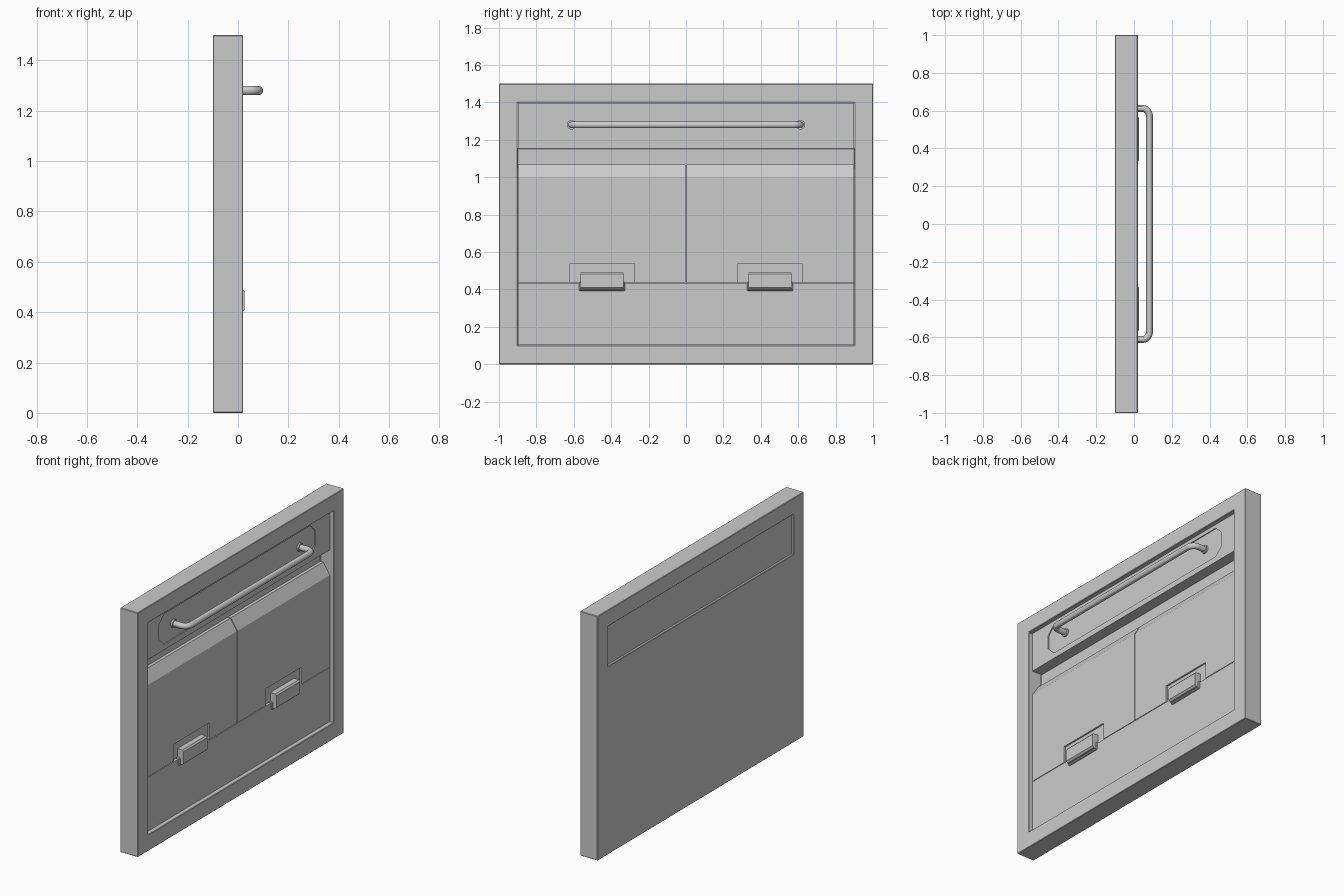
import bpy, bmesh, math
from mathutils import Vector

cube = bpy.data.objects.get("Cube")
if cube:
    bpy.data.objects.remove(cube, do_unlink=True)

GREY = (0.6, 0.6, 0.6, 1.0)
metal = bpy.data.materials.new("light_grey_metal")
metal.use_nodes = True
metal.diffuse_color = GREY
metal.node_tree.nodes["Principled BSDF"].inputs["Base Color"].default_value = GREY

FACE = -0.005      # front plane of the inner panels
POCKET = -0.07     # back of the recess in the frame
BACK = -0.1


def activate(ob):
    bpy.ops.object.select_all(action='DESELECT')
    ob.select_set(True)
    bpy.context.view_layer.objects.active = ob


def prism(name, outline, offset):
    """Extrude a closed loop of 3D points along an offset."""
    bm = bmesh.new()
    base = bm.faces.new([bm.verts.new(p) for p in outline])
    moved = bmesh.ops.extrude_face_region(bm, geom=[base], use_keep_orig=True)
    verts = [g for g in moved["geom"] if isinstance(g, bmesh.types.BMVert)]
    bmesh.ops.translate(bm, verts=verts, vec=Vector(offset))
    bmesh.ops.recalc_face_normals(bm, faces=bm.faces)
    mesh = bpy.data.meshes.new(name)
    bm.to_mesh(mesh)
    bm.free()
    mesh.materials.append(metal)
    ob = bpy.data.objects.new(name, mesh)
    bpy.context.collection.objects.link(ob)
    return ob


def box(name, x0, x1, y0, y1, z0, z1):
    loop = [(x0, y0, z0), (x0, y1, z0), (x0, y1, z1), (x0, y0, z1)]
    return prism(name, loop, (x1 - x0, 0, 0))


def cut(target, cutter):
    mod = target.modifiers.new("cut", 'BOOLEAN')
    mod.operation = 'DIFFERENCE'
    mod.solver = 'EXACT'
    mod.object = cutter
    activate(target)
    bpy.ops.object.modifier_apply(modifier=mod.name)
    bpy.data.objects.remove(cutter, do_unlink=True)


def bevel(ob, width, segments=1):
    mod = ob.modifiers.new("soft_edges", 'BEVEL')
    mod.width = width
    mod.segments = segments
    mod.limit_method = 'ANGLE'


# Outer frame: solid slab, pocket in front, drawer window right through
frame = box("frame", BACK, 0.02, -1, 1, 0, 1.5)
cut(frame, box("pocket_cutter", POCKET, 0.2, -0.9, 0.9, 0.1, 1.4))
cut(frame, box("window_cutter", -0.3, 0.2, -0.9, 0.9, 1.155, 1.4))
bevel(frame, 0.003)

# Drawer front with a shallow eight-sided recess
drawer = box("drawer_front", BACK + 0.014, FACE, -0.898, 0.898, 1.155, 1.398)
W, LOW, HIGH, C = 0.76, 1.19, 1.375, 0.05
half = [(W - C, LOW), (W, LOW + C), (W, HIGH - C), (W - C, HIGH)]
octagon = half + [(-y, z) for y, z in reversed(half)]
cut(drawer, prism("recess_cutter", [(FACE - 0.006, y, z) for y, z in octagon],
                  (0.1, 0, 0)))

# Lower fixed panel
box("lower_panel", POCKET, FACE, -0.898, 0.898, 0.102, 0.433)

# Pair of doors with sloping tops, pocketed latches below
door_profile = [(POCKET, 0.437), (FACE, 0.437), (FACE, 1.0),
                (-0.05, 1.068), (POCKET, 1.068)]
latch_profile = [(-0.03, 0.4), (0.015, 0.4), (0.026, 0.41),
                 (0.026, 0.482), (0.018, 0.492), (-0.03, 0.492)]
for side, label in ((1, "left"), (-1, "right")):
    door = prism("door_" + label,
                 [(x, side * 0.003, z) for x, z in door_profile],
                 (0, side * 0.895, 0))
    ya, yb = sorted((side * 0.275, side * 0.62))
    cut(door, box("latch_pocket_cutter", -0.015, 0.1, ya, yb, 0.4, 0.54))
    prism("latch_" + label,
          [(x, side * 0.335, z) for x, z in latch_profile],
          (0, side * 0.23, 0))
    ya, yb = sorted((side * 0.327, side * 0.573))
    bevel(box("latch_base_" + label, -0.03, 0.004, ya, yb, 0.392, 0.44), 0.004)

# Bent bar handle
R, BEND, X, Y, Z = 0.018, 0.04, 0.082, 0.612, 1.28
path = [(FACE - 0.01, Y)]
for i in range(9):
    a = math.radians(90 - 90 * i / 8)
    path.append((X - BEND + BEND * math.cos(a), Y - BEND + BEND * math.sin(a)))
path = [(x + (BEND - 0.04), y) for x, y in path]
path += [(x, -y) for x, y in reversed(path)]
curve = bpy.data.curves.new("handle", 'CURVE')
curve.dimensions = '3D'
curve.bevel_depth = R
curve.bevel_resolution = 4
curve.use_fill_caps = True
spline = curve.splines.new('POLY')
spline.points.add(len(path) - 1)
for point, (x, y) in zip(spline.points, path):
    point.co = (x, y, Z, 1)
curve.materials.append(metal)
handle = bpy.data.objects.new("handle", curve)
bpy.context.collection.objects.link(handle)
activate(handle)
bpy.ops.object.convert(target='MESH')
bpy.ops.object.shade_smooth_by_angle()

# Round collars where the handle meets the drawer
for side, label in ((1, "left"), (-1, "right")):
    ring = [(FACE - 0.01, side * Y + 0.025 * math.cos(t), Z + 0.025 * math.sin(t))
            for t in (math.tau * i / 24 for i in range(24))]
    collar = prism("handle_collar_" + label, ring, (0.014, 0, 0))
    activate(collar)
    bpy.ops.object.shade_smooth_by_angle()
